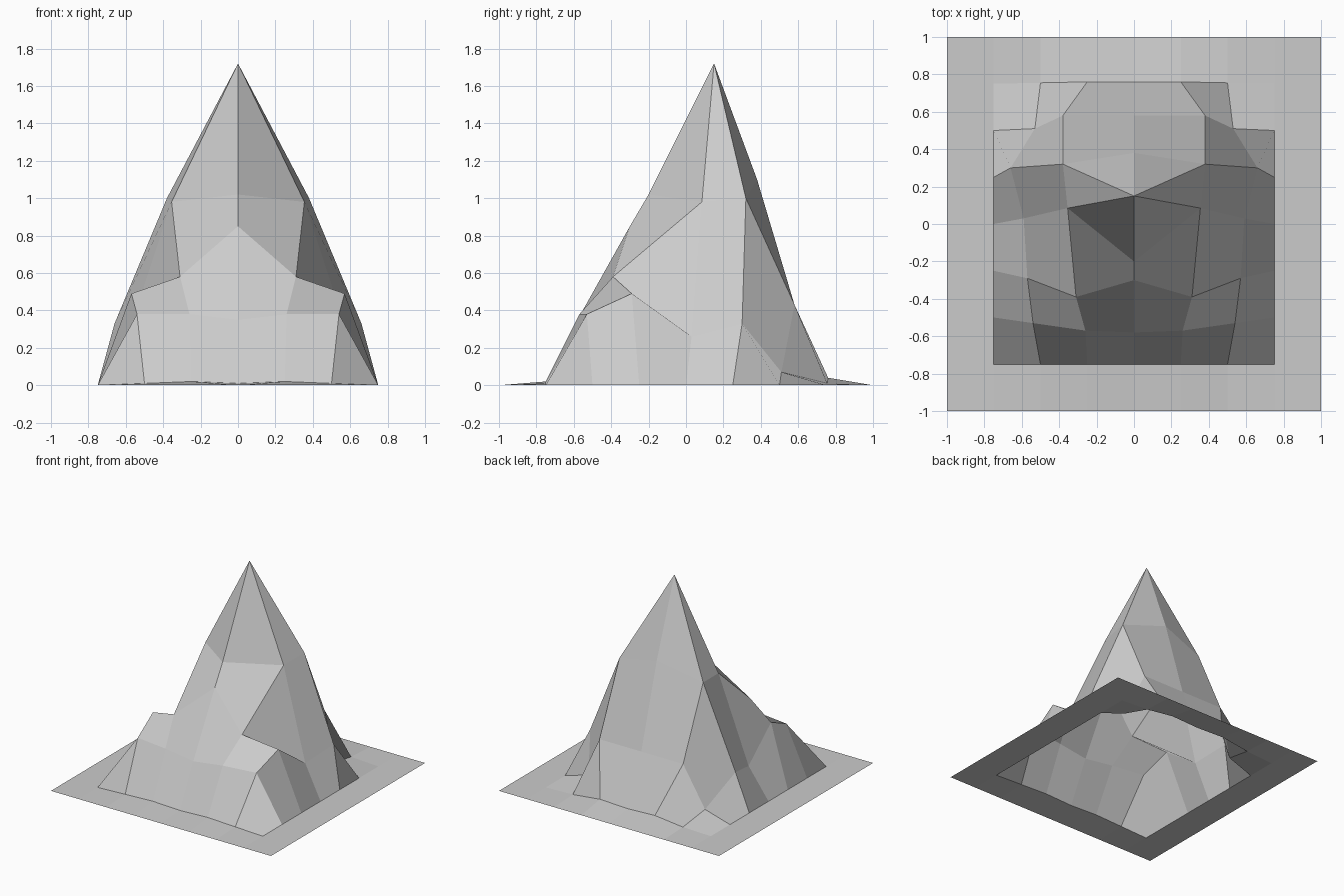
import bpy
import bmesh

cube = bpy.data.objects.get("Cube")
if cube:
    bpy.data.objects.remove(cube, do_unlink=True)

STEP = 0.25

# Raised points of the half grid, one row per grid line from front to back,
# each running from the centre line outwards
RAISED = {
    -3: [(0, -.75, .01), (.25, -.75, .02), (.5, -.75, .01)],
    -2: [(0, -.58, .35), (.26, -.57, .38), (.54, -.53, .38)],
    -1: [(0, -.3, .85), (.31, -.39, .58), (.57, -.29, .49)],
    0: [(0, .15, 1.72), (.355, .085, .98), (.59, .03, .26)],
    1: [(0, .38, 1.1), (.38, .32, 1), (.66, .3, .33)],
    2: [(0, .58, .43), (.38, .58, .43), (.53, .51, .07)],
    3: [(0, .76, .03), (.25, .76, .04), (.5, .755, .01)],
}


def grid_point(i, j):
    """Raised position where the mountain stands, flat ground elsewhere."""
    if j in RAISED and i < len(RAISED[j]):
        return RAISED[j][i]
    return (i * STEP, j * STEP, 0)


def grey_material():
    mat = bpy.data.materials.new("stone_grey")
    colour = (0.6, 0.6, 0.6, 1)
    mat.diffuse_color = colour
    mat.use_nodes = True
    for node in mat.node_tree.nodes:
        if node.type == "BSDF_PRINCIPLED":
            node.inputs["Base Color"].default_value = colour
    return mat


# Half of the ground sheet with the mountain pulled up out of it
bm = bmesh.new()
verts = {(i, j): bm.verts.new(grid_point(i, j))
         for i in range(5) for j in range(-4, 5)}
for i in range(4):
    for j in range(-4, 4):
        corners = [verts[i, j], verts[i + 1, j],
                   verts[i + 1, j + 1], verts[i, j + 1]]
        if (i, j) == (2, -3):
            corners = corners[1:] + corners[:1]
        bm.faces.new(corners)

# Extra facets on the summit
peak = verts[0, 0]
ridge = bm.edges.get((verts[0, -1], peak))
_, ridge_vert = bmesh.utils.edge_split(ridge, verts[0, -1], 0.22)
ridge_vert.co = (0, -.2, 1.02)
bmesh.ops.connect_verts(bm, verts=[ridge_vert, verts[1, 0]])
bmesh.ops.connect_verts(bm, verts=[peak, verts[1, 1]])

mesh = bpy.data.meshes.new("mountain")
bm.to_mesh(mesh)
bm.free()
mesh.materials.append(grey_material())

# The other half
mountain = bpy.data.objects.new("mountain", mesh)
bpy.context.collection.objects.link(mountain)
mirror = mountain.modifiers.new("mirror", "MIRROR")
mirror.use_clip = True
